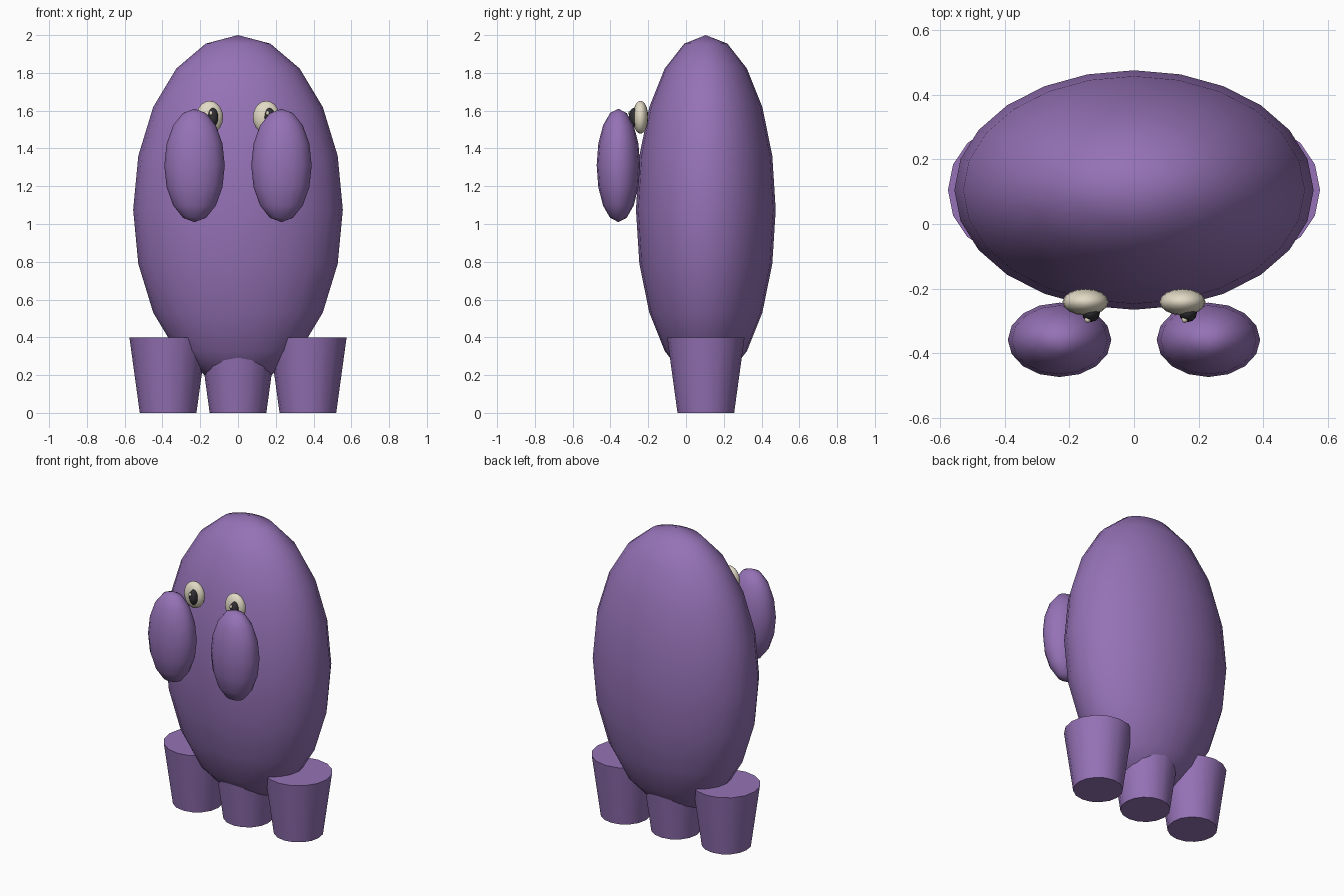
import bpy, math

if "Cube" in bpy.data.objects:
    bpy.data.objects.remove(bpy.data.objects["Cube"])


def material(name, rgb):
    m = bpy.data.materials.new(name)
    m.diffuse_color = (*rgb, 1)
    m.use_nodes = True
    m.node_tree.nodes["Principled BSDF"].inputs["Base Color"].default_value = m.diffuse_color
    return m


purple = material("purple", (0.30, 0.168, 0.468))
cream = material("cream", (0.76, 0.70, 0.56))
dark = material("dark_grey", (0.03, 0.03, 0.035))


def finish(name, mat, angle):
    ob = bpy.context.object
    ob.name = name
    ob.data.materials.append(mat)
    bpy.ops.object.transform_apply(location=False, rotation=False, scale=True)
    bpy.ops.object.shade_smooth_by_angle(angle=math.radians(angle))


def ellipsoid(name, centre, radii, segments, rings, mat):
    bpy.ops.mesh.primitive_uv_sphere_add(segments=segments, ring_count=rings,
                                         radius=1, location=centre)
    bpy.context.object.scale = radii
    finish(name, mat, 80)


# Body
ellipsoid("body", (0, 0.105, 1.075), (0.555, 0.37, 0.925), 24, 10, purple)

# Three tapered legs in a row, the middle one rising into the body
for name, x in (("left_leg", -0.37), ("middle_leg", 0), ("right_leg", 0.37)):
    bpy.ops.mesh.primitive_cone_add(vertices=16, radius1=0.15, radius2=0.205,
                                    depth=0.4, location=(x, 0.105, 0.2))
    finish(name, purple, 40)

# Hands and eyes on both sides; pupils and glints all look the same way
for side, s in (("left", -1), ("right", 1)):
    ellipsoid(side + "_hand", (0.23 * s, -0.358, 1.31), (0.16, 0.115, 0.3), 16, 8, purple)
    ellipsoid(side + "_eye", (0.15 * s, -0.241, 1.565), (0.071, 0.041, 0.087), 16, 10, cream)
    px = 0.15 * s + 0.017
    ellipsoid(side + "_pupil", (px, -0.273, 1.565), (0.028, 0.03, 0.05), 12, 8, dark)
    ellipsoid(side + "_glint", (px - 0.01, -0.296, 1.587), (0.01, 0.01, 0.012), 8, 6, cream)
